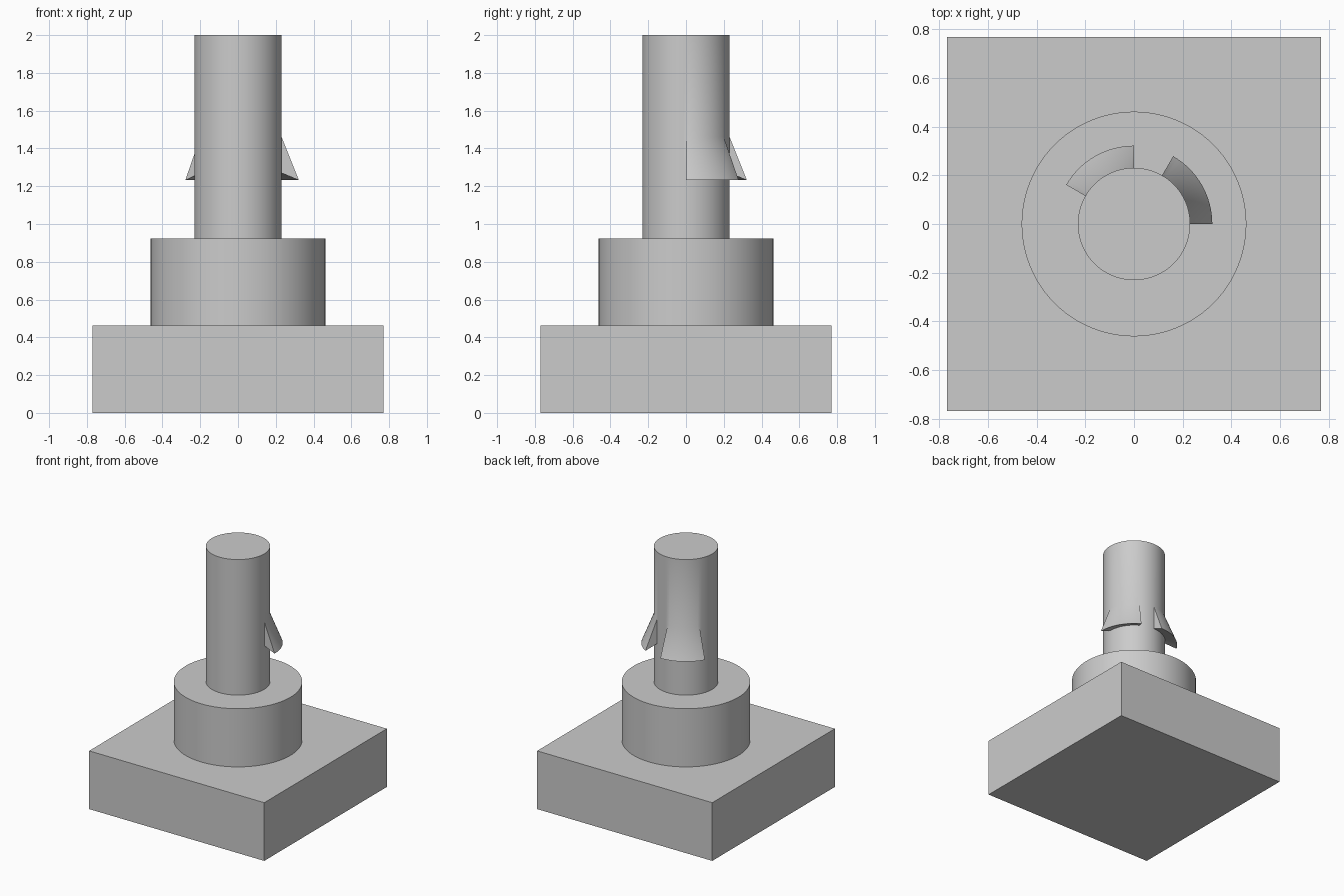
import bpy, bmesh
from math import cos, sin, tau, radians

SEGMENTS = 96
SHAFT_R, TIP_R = 0.231, 0.322
TIP_Z = 1.232
FIN_SPANS = [(0, 60), (90, 150)]  # degrees around the shaft

if "Cube" in bpy.data.objects:
    bpy.data.objects.remove(bpy.data.objects["Cube"])

grey = bpy.data.materials.new("plain grey")
grey.use_nodes = True
grey.diffuse_color = (0.6, 0.6, 0.6, 1)
grey.node_tree.nodes["Principled BSDF"].inputs["Base Color"].default_value = grey.diffuse_color


def finish(obj, name):
    obj.name = obj.data.name = name
    obj.data.materials.append(grey)
    bpy.ops.object.select_all(action='DESELECT')
    obj.select_set(True)
    bpy.context.view_layer.objects.active = obj
    bpy.ops.object.shade_smooth_by_angle(angle=radians(30))


# Square base block
bpy.ops.mesh.primitive_cube_add(size=1, location=(0, 0, 0.231))
base = bpy.context.object
base.scale = (1.538, 1.538, 0.462)
bpy.ops.object.transform_apply(location=False, rotation=False, scale=True)
finish(base, "base_block")

# Round collar
bpy.ops.mesh.primitive_cylinder_add(vertices=SEGMENTS, radius=0.462, depth=0.462,
                                    location=(0, 0, 0.693))
finish(bpy.context.object, "collar")

# Shaft with two flared catches growing out of its wall
bm = bmesh.new()


def ring(radius, z):
    return [bm.verts.new((radius * cos(tau * i / SEGMENTS),
                          radius * sin(tau * i / SEGMENTS), z)) for i in range(SEGMENTS)]


foot, under, neck, top = [ring(SHAFT_R, z) for z in (0.924, 1.27, 1.46, 2.0)]
tip = ring(TIP_R, TIP_Z)


def strip(low, high, i):
    j = (i + 1) % SEGMENTS
    bm.faces.new((low[i], low[j], high[j], high[i]))


spans = [[round(a * SEGMENTS / 360) for a in span] for span in FIN_SPANS]
for i in range(SEGMENTS):
    strip(foot, under, i)
    strip(neck, top, i)
    if any(start <= i < end for start, end in spans):
        strip(under, tip, i)
        strip(tip, neck, i)
    else:
        strip(under, neck, i)

# Triangular ends of the catches, and the shaft caps
for start, end in spans:
    bm.faces.new((under[start], tip[start], neck[start]))
    bm.faces.new((under[end], neck[end], tip[end]))
bm.faces.new(top)
bm.faces.new(foot[::-1])
bmesh.ops.delete(bm, geom=[v for v in bm.verts if not v.link_faces], context='VERTS')
bmesh.ops.recalc_face_normals(bm, faces=bm.faces)

mesh = bpy.data.meshes.new("shaft")
bm.to_mesh(mesh)
bm.free()
shaft = bpy.data.objects.new("shaft", mesh)
bpy.context.collection.objects.link(shaft)
finish(shaft, "shaft_with_catches")
